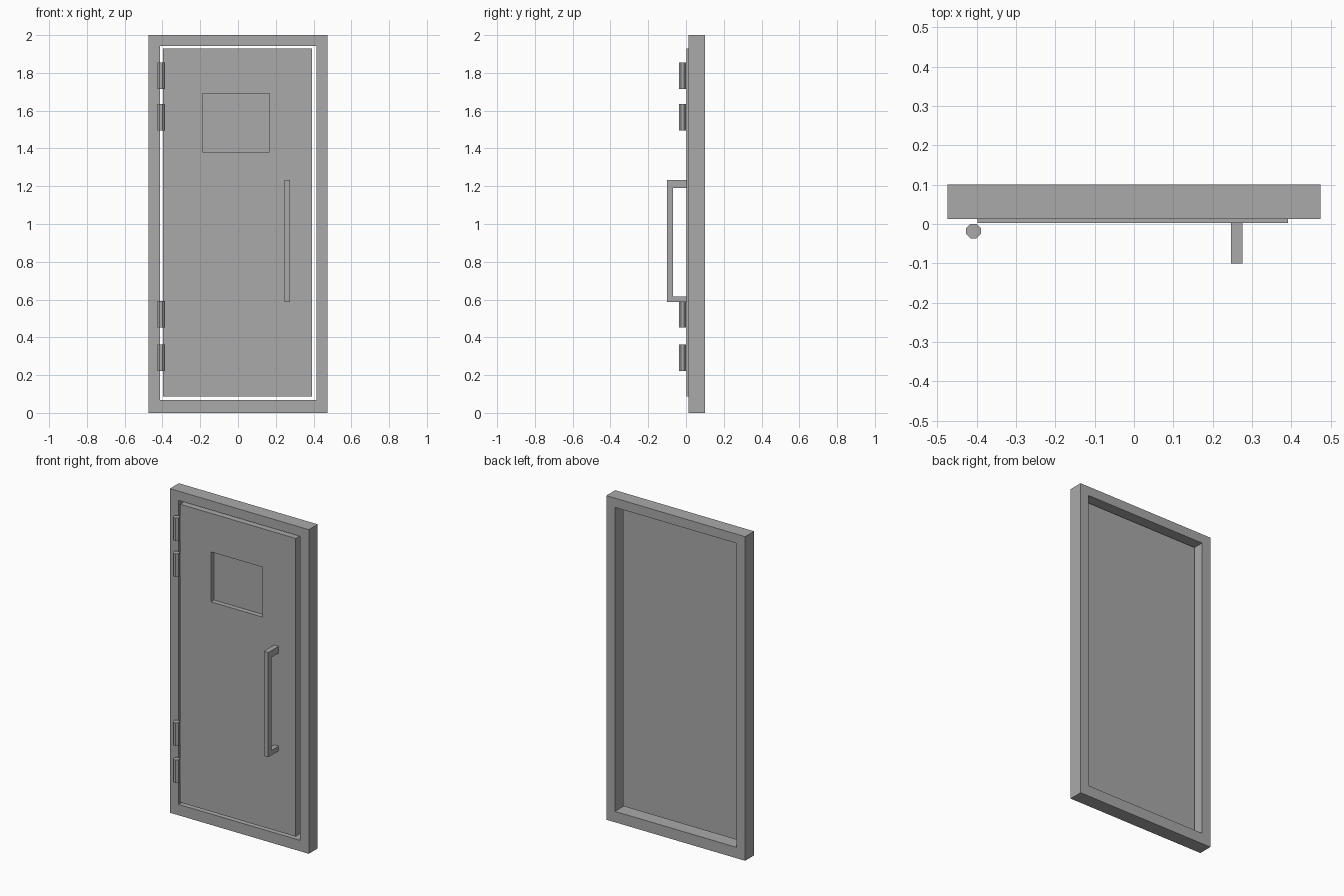
import bpy
import bmesh
from math import pi
from mathutils import Matrix

cube = bpy.data.objects.get("Cube")
if cube:
    bpy.data.objects.remove(cube, do_unlink=True)

GREY = (0.4, 0.4, 0.4, 1)
metal = bpy.data.materials.new("grey_metal")
metal.use_nodes = True
metal.diffuse_color = GREY
metal.node_tree.nodes["Principled BSDF"].inputs["Base Color"].default_value = GREY


def finish(name, bm):
    bmesh.ops.recalc_face_normals(bm, faces=bm.faces)
    mesh = bpy.data.meshes.new(name)
    bm.to_mesh(mesh)
    bm.free()
    mesh.materials.append(metal)
    obj = bpy.data.objects.new(name, mesh)
    bpy.context.collection.objects.link(obj)
    return obj


def rect(bm, bounds, y):
    x0, x1, z0, z1 = bounds
    return [bm.verts.new((x, y, z)) for x, z in ((x0, z0), (x1, z0), (x1, z1), (x0, z1))]


def bridge(bm, a, b):
    for i in range(4):
        j = (i + 1) % 4
        bm.faces.new((a[i], a[j], b[j], b[i]))


def slab(name, outer, inner, front, back, recess=None):
    """Upright slab with a rectangular opening, or a recess of a given depth."""
    bm = bmesh.new()
    outer_front, outer_back = rect(bm, outer, front), rect(bm, outer, back)
    inner_front = rect(bm, inner, front)
    inner_back = rect(bm, inner, front + recess if recess else back)
    bridge(bm, outer_front, outer_back)
    bridge(bm, outer_front, inner_front)
    bridge(bm, inner_front, inner_back)
    if recess:
        bm.faces.new(inner_back)
        bm.faces.new(outer_back)
    else:
        bridge(bm, inner_back, outer_back)
    return finish(name, bm)


# Surrounding frame and the door leaf with its sunken window
slab("door_frame", (-0.474, 0.474, 0, 2), (-0.414, 0.415, 0.067, 1.943), 0.013, 0.1)
slab("door_leaf", (-0.398, 0.392, 0.088, 1.928), (-0.187, 0.166, 1.382, 1.69),
     0.003, 0.054, recess=0.03)

# Square-section pull handle, a C profile extruded sideways
bm = bmesh.new()
profile = [(0.003, 0.586), (-0.1, 0.586), (-0.1, 1.232), (0.003, 1.232),
           (0.003, 1.19), (-0.068, 1.19), (-0.068, 0.616), (0.003, 0.616)]
face = bm.faces.new([bm.verts.new((0.246, y, z)) for y, z in profile])
side = bmesh.ops.extrude_face_region(bm, geom=[face])["geom"]
bmesh.ops.translate(bm, vec=(0.03, 0, 0),
                    verts=[v for v in side if isinstance(v, bmesh.types.BMVert)])
finish("pull_handle", bm)

# Two pairs of faceted hinge barrels
for i, z in enumerate((0.292, 0.522, 1.565, 1.785)):
    bm = bmesh.new()
    bmesh.ops.create_cone(bm, cap_ends=True, segments=8, radius1=0.02, radius2=0.02, depth=0.142,
                          matrix=Matrix.Translation((-0.408, -0.018, z)) @ Matrix.Rotation(pi / 8, 4, "Z"))
    finish(f"hinge_{i + 1}", bm)
